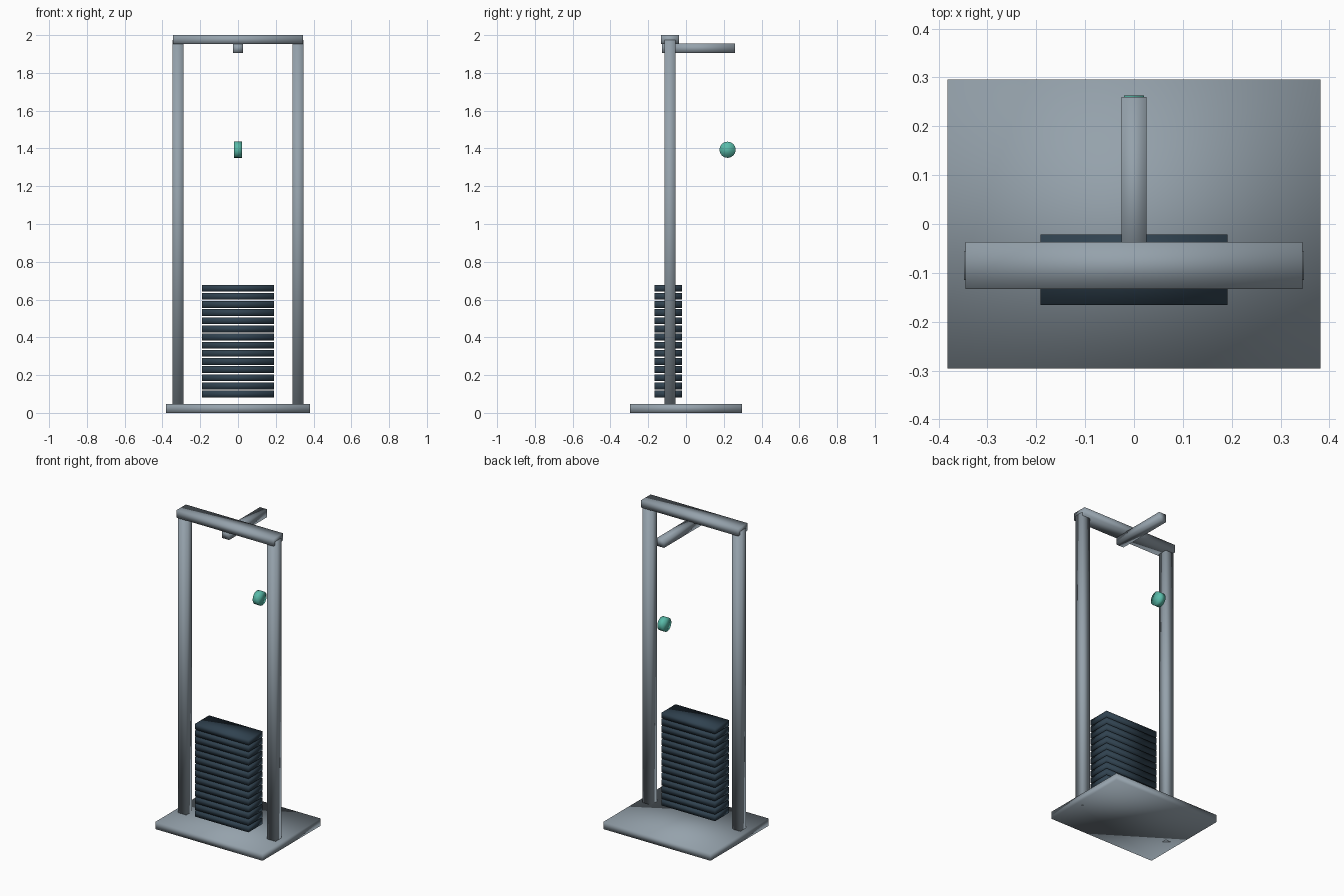
import bpy
import math

if "Cube" in bpy.data.objects:
    bpy.data.objects.remove(bpy.data.objects["Cube"])


def finish(ob, name, mat=None):
    ob.name = name
    bpy.ops.object.shade_smooth()
    if mat:
        ob.data.materials.append(mat)
    return ob


def box(name, x, y, z, mat=None):
    """Box from (min, max) ranges on each axis."""
    centre = [(a + b) / 2 for a, b in (x, y, z)]
    bpy.ops.mesh.primitive_cube_add(size=1, location=centre)
    ob = bpy.context.object
    ob.scale = [b - a for a, b in (x, y, z)]
    bpy.ops.object.transform_apply(location=False, rotation=False, scale=True)
    return finish(ob, name, mat)


def colour(name, rgb):
    m = bpy.data.materials.new(name)
    m.diffuse_color = (*rgb, 1)
    m.use_nodes = True
    m.node_tree.nodes["Principled BSDF"].inputs["Base Color"].default_value = m.diffuse_color
    return m


dark = colour("dark_plate", (0.03, 0.055, 0.08))
teal = colour("teal", (0.10, 0.50, 0.40))
steel = colour("steel", (0.30, 0.36, 0.41))

# base plate
box("base", (-0.382, 0.382), (-0.296, 0.296), (0, 0.046), steel)

# uprights
for side, label in ((-1, "left"), (1, "right")):
    c = side * 0.318
    box(label + "_upright", (c - 0.03, c + 0.03), (-0.115, -0.055), (0, 1.975), steel)

# top beam and pulley arm
box("top_beam", (-0.345, 0.345), (-0.133, -0.037), (1.952, 2.0), steel)
box("pulley_arm", (-0.026, 0.026), (-0.127, 0.26), (1.905, 1.955), steel)

# weight stack
for i in range(14):
    z = 0.1 + i * 0.0431
    box(f"weight_plate_{i + 1}", (-0.191, 0.191), (-0.166, -0.022),
        (z - 0.018, z + 0.018), dark)

# pulley wheel
bpy.ops.mesh.primitive_cylinder_add(vertices=16, radius=0.043, depth=0.04,
                                    location=(0, 0.22, 1.393),
                                    rotation=(0, math.pi / 2, 0))
finish(bpy.context.object, "pulley_wheel", teal)
